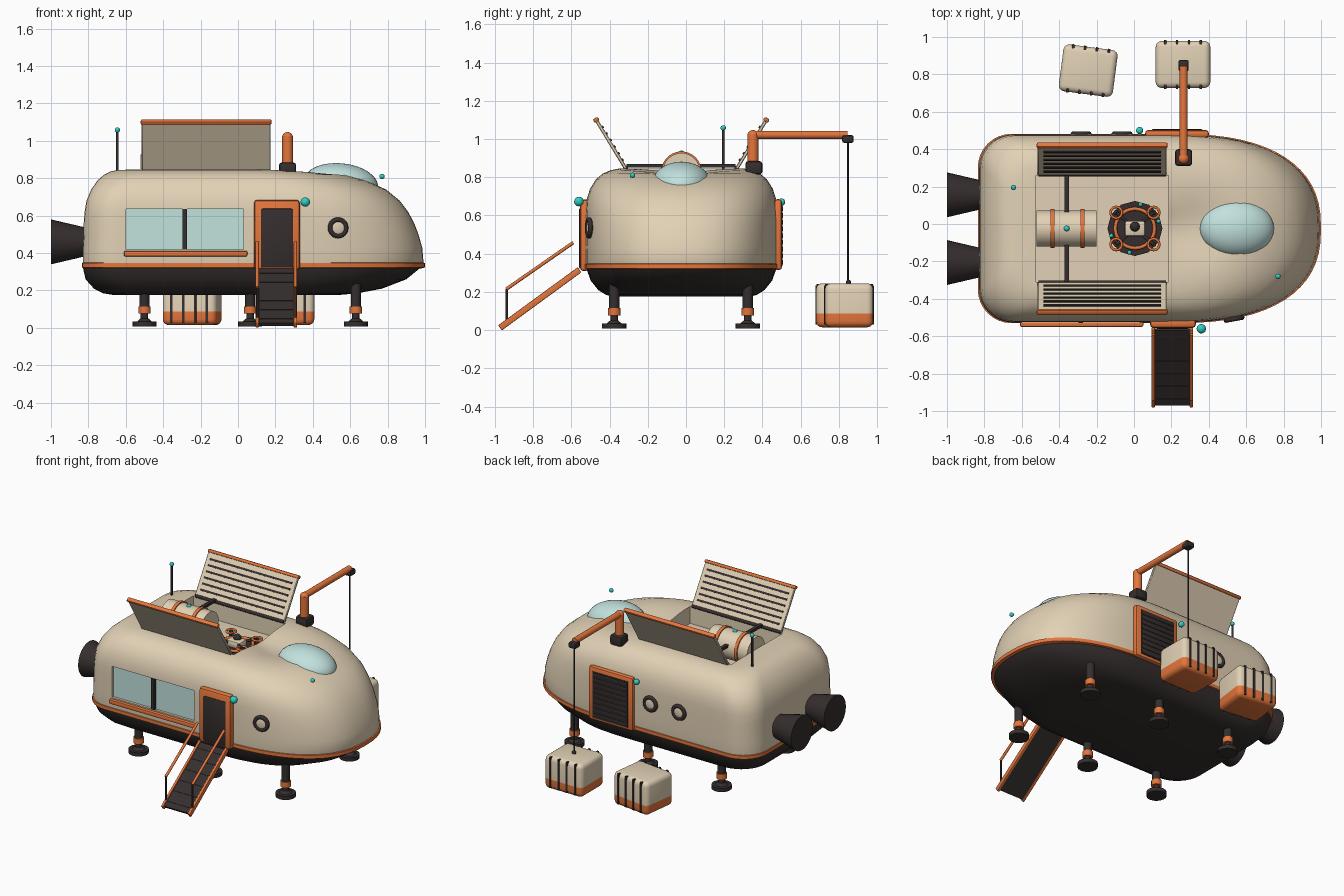
import bpy, bmesh, math
from mathutils import Vector, Matrix

if "Cube" in bpy.data.objects:
    bpy.data.objects.remove(bpy.data.objects["Cube"])

def mat(name, c):
    m = bpy.data.materials.new(name)
    m.diffuse_color = (*c, 1)
    m.use_nodes = True
    m.node_tree.nodes["Principled BSDF"].inputs["Base Color"].default_value = m.diffuse_color
    return m

CREAM = mat("cream", (.76, .64, .465))
DARK = mat("charcoal", (.036, .027, .027))
ORANGE = mat("orange", (.78, .18, .045))
CYAN = mat("cyan", (.03, .62, .54))
GLASS = mat("pale_glass", (.54, .76, .73))
YC = -.024  # hull centre line

def finish(name, bm, *mats):
    bmesh.ops.recalc_face_normals(bm, faces=bm.faces)
    me = bpy.data.meshes.new(name)
    bm.to_mesh(me)
    bm.free()
    for m in mats:
        me.materials.append(m)
    ob = bpy.data.objects.new(name, me)
    bpy.context.collection.objects.link(ob)
    return ob

def box(name, loc, size, m, rot=(0, 0, 0), bevel=0, seg=2):
    bm = bmesh.new()
    bmesh.ops.create_cube(bm, size=1)
    bmesh.ops.scale(bm, vec=size, verts=bm.verts)
    if bevel:
        bmesh.ops.bevel(bm, geom=bm.edges[:], offset=bevel, segments=seg, affect='EDGES', profile=.5)
    ob = finish(name, bm, m)
    ob.location, ob.rotation_euler = loc, rot
    return ob

def rod(name, p, q, r, m, r2=None, seg=24):
    p, q = Vector(p), Vector(q)
    bm = bmesh.new()
    bmesh.ops.create_cone(bm, cap_ends=True, segments=seg, radius1=r, radius2=r if r2 is None else r2, depth=(q - p).length)
    ob = finish(name, bm, m)
    ob.location = (p + q) / 2
    ob.rotation_euler = (q - p).to_track_quat('Z', 'Y').to_euler()
    return ob

def ball(name, loc, r, m):
    bm = bmesh.new()
    bmesh.ops.create_uvsphere(bm, u_segments=32, v_segments=16, radius=1)
    bmesh.ops.scale(bm, vec=r if isinstance(r, tuple) else (r, r, r), verts=bm.verts)
    ob = finish(name, bm, m)
    ob.location = loc
    return ob

def ring(name, loc, R, r, m, rot=(0, 0, 0)):
    bpy.ops.mesh.primitive_torus_add(major_radius=R, minor_radius=r, major_segments=32, minor_segments=10, location=loc, rotation=rot)
    ob = bpy.context.object
    ob.name = name
    ob.data.materials.append(m)
    return ob

# plan outline: superellipse nose, straight sides, rounded rear corners
def outline(xb, xf, hw, L, r):
    n, half = 2.45, []
    for i in range(17):
        t = i / 16 * math.pi / 2
        half.append((xf - L + L * abs(math.cos(t)) ** (2 / n) if i < 16 else xf - L, hw * math.sin(t) ** (2 / n)))
    for i in range(1, 8):
        half.append((xf - L + (xb + r - xf + L) * i / 8, hw))
    for i in range(9):
        t = i / 8 * math.pi / 2
        half.append((xb + r - r * math.sin(t), hw - r + r * math.cos(t)))
    half.append((xb, 0))
    return half + [(x, -y) for x, y in half[-2:0:-1]]

def loft(name, rows, *mats, caps=True):
    bm = bmesh.new()
    rings = []
    for z, *shape in rows:
        vs = []
        for x, y in outline(*shape):
            dip = .055 * math.exp(-((x - .31) ** 2 + y * y) / .025) if z > .75 else 0
            vs.append(bm.verts.new((x, y + YC, z - dip)))
        rings.append(vs)
    n = len(rings[0])
    for a, b in zip(rings, rings[1:]):
        for i in range(n):
            f = bm.faces.new((a[i], a[(i + 1) % n], b[(i + 1) % n], b[i]))
            f.material_index = int(f.calc_center_median().z < .325 and len(mats) > 1)
    if caps:
        bm.faces.new(rings[0]).material_index = len(mats) - 1
        bm.faces.new(rings[-1])
    return finish(name, bm, *mats)

# hull: z, rear x, front x, half width, nose length, corner radius
hull = loft("hull", [
    (.175, -.66, .53, .36, .4, .17), (.185, -.72, .64, .395, .45, .18), (.21, -.77, .77, .435, .55, .18),
    (.26, -.815, .90, .475, .68, .18), (.325, -.83, .98, .498, .77, .18), (.35, -.83, .992, .501, .78, .18),
    (.43, -.83, .985, .502, .77, .18), (.5, -.825, .965, .502, .75, .18), (.56, -.825, .942, .502, .73, .18),
    (.62, -.82, .91, .501, .71, .18), (.68, -.81, .865, .497, .68, .18),
    (.74, -.785, .792, .478, .62, .18), (.79, -.75, .68, .447, .55, .18), (.82, -.715, .58, .41, .5, .18),
    (.837, -.68, .45, .37, .42, .17), (.845, -.64, .32, .33, .33, .15), (.847, -.5, .1, .2, .2, .1)], CREAM, DARK)
loft("hull_stripe", [(.318, -.82, .98, .485, .77, .18), (.323, -.835, 1, .506, .785, .18),
                     (.347, -.835, 1, .506, .785, .18), (.352, -.82, .98, .485, .77, .18)], ORANGE, caps=False)

# cut the cargo bay and the window recess
for loc, size in (((-.17, -.025, .87), (.71, .57, .29)), ((-.285, -.53, .527), (.63, .06, .215))):
    cutter = box("cutter", loc, size, CREAM)
    cutter.hide_render = True
    mod = hull.modifiers.new("cut", 'BOOLEAN')
    mod.object, mod.operation, mod.solver = cutter, 'DIFFERENCE', 'EXACT'
    bpy.context.view_layer.objects.active = hull
    bpy.ops.object.modifier_apply(modifier=mod.name)
    bpy.data.objects.remove(cutter)

# window
box("window_glass", (-.285, -.505, .527), (.63, .008, .215), GLASS)
box("window_bar", (-.285, -.513, .527), (.024, .035, .215), DARK)
box("window_sill", (-.28, -.535, .397), (.66, .03, .03), ORANGE, bevel=.008)

# cockpit dome
dome = ball("cockpit_dome", (.55, YC, .77), (.2, .152, .11), GLASS)
dome.rotation_euler = (0, .1, 0)

# portholes
for x, y, yaw in ((.535, -.508, .18), (-.064, .482, 0), (-.283, .482, 0)):
    ring("porthole_rim", (x, y, .535), .043, .013, DARK, (math.pi / 2, 0, yaw))
    p = ball("porthole_glass", (x, y, .535), (.042, .012, .042), CREAM)
    p.rotation_euler = (0, 0, yaw)

# entry door with lamp
box("door_frame", (.208, -.53, .497), (.245, .05, .375), ORANGE, bevel=.018)
box("door_panel", (.208, -.543, .48), (.178, .035, .32), DARK, bevel=.012)
ball("door_lamp", (.36, -.56, .673), .025, CYAN)

# cargo door with slats on the far side
box("cargo_door_frame", (.23, .482, .5), (.34, .04, .37), ORANGE, bevel=.015)
box("cargo_door_panel", (.23, .492, .495), (.27, .025, .32), DARK)
for i in range(9):
    box("cargo_door_slat", (.23, .502, .355 + i * .035), (.265, .012, .026), DARK, bevel=.004)
ball("cargo_door_lamp", (.03, .5, .67), .019, CYAN)

# boarding ramp and handrails
top, foot = Vector((.205, -.565, .31)), Vector((.205, -.965, .018))
d = foot - top
tilt = math.atan2(-d.z, -d.y)
box("ramp", (top + foot) / 2, (.2, d.length, .018), DARK, (tilt, 0, 0))
for i in range(6):
    box("ramp_tread", top + d * (i + .5) / 6 + Vector((0, -.005, .007)), (.18, .008, .006), DARK, (tilt, 0, 0))
for x in (.103, .307):
    o = Vector((x - .205, 0, 0))
    box("ramp_side", (top + foot) / 2 + o, (.018, d.length + .02, .033), ORANGE, (tilt, 0, 0), .005)
    rod("handrail", (x, -.59, .458), (x, -.94, .215), .009, ORANGE, seg=12)
    rod("handrail_post", (x, -.937, .04), (x, -.937, .215), .006, DARK, seg=10)

# six landing legs
for x in (-.5, .065, .63):
    for y in (YC - .352, YC + .347):
        rod("leg_foot", (x, y, .008), (x, y, .034), .064, DARK)
        rod("leg_ankle", (x, y, .03), (x, y, .05), .045, DARK, .022)
        rod("leg_strut", (x, y, .03), (x, y, .12), .02, DARK)
        rod("leg_collar", (x, y, .077), (x, y, .115), .033, ORANGE)
        rod("leg_sleeve", (x, y, .115), (x, y, .24), .027, DARK)

# rear thrusters
for y in (YC + .18, YC - .182):
    rod("thruster", (-.82, y, .46), (-1, y, .46), .078, DARK, .12, 32)
    rod("thruster_mount", (-.76, y, .46), (-.82, y, .46), .075, DARK, seg=32)

# open bay lids with slatted inner faces
for s in (-1, 1):
    h = Vector((-.17, -.025 + s * .29, .845))
    up = Vector((0, s * .155, .255))
    ang = -math.atan2(up.y, up.z)
    inner = Matrix.Rotation(ang, 3, 'X') @ Vector((0, -s * .011, 0))
    box("bay_lid", h + up / 2, (.69, .018, up.length), CREAM, (ang, 0, 0), .004, 1)
    box("bay_lid_edge", h + up, (.7, .03, .022), ORANGE, (ang, 0, 0), .008)
    rod("bay_hinge", h + Vector((-.34, 0, .003)), h + Vector((.34, 0, .003)), .012, DARK, seg=12)
    for i in range(6):
        box("bay_lid_slat", h + up * (.16 + i * .135) + inner, (.63, .008, .013), DARK, (ang, 0, 0))

# tank and cross beam in the bay
rod("tank", (-.52, YC, .83), (-.2, YC, .83), .097, CREAM, seg=40)
for x in (-.435, -.275):
    rod("tank_band", (x - .011, YC, .83), (x + .011, YC, .83), .105, ORANGE, seg=40)
ball("tank_light", (-.36, YC, .925), .015, CYAN)
box("bay_beam", (-.36, -.025, .86), (.024, .57, .018), DARK)

# drone on its pad
rod("drone_pad", (.005, YC, .715), (.005, YC, .75), .147, DARK, seg=12)
ring("drone_ring", (.005, YC, .76), .105, .01, ORANGE)
box("drone_body", (.005, YC, .77), (.11, .085, .05), CREAM, bevel=.015)
ball("drone_eye", (.005, YC + .01, .8), .026, DARK)
for sx in (-1, 1):
    for sy in (-1, 1):
        p = Vector((.005 + sx * .1, YC + sy * .085, .79))
        ring("drone_rotor_guard", p, .03, .007, ORANGE)
        rod("drone_rotor_hub", p - Vector((0, 0, .03)), p, .014, DARK)
        rod("drone_arm", (.005, YC, .77), p, .009, DARK, seg=10)
for a in (17, 77, 197, 257):
    t = math.radians(a)
    ball("drone_light", (.005 + .132 * math.cos(t), YC + .132 * math.sin(t), .755), .011, CYAN)

# antenna and nose light
rod("antenna", (-.645, .195, .8), (-.645, .195, 1.055), .007, DARK, seg=10)
ball("antenna_tip", (-.645, .195, 1.058), .014, CYAN)
ball("nose_light", (.77, -.28, .81), .014, CYAN)

# crane
box("crane_base", (.265, .355, .85), (.092, .09, .07), DARK, bevel=.016)
rod("crane_column", (.265, .35, .87), (.265, .35, 1.025), .029, ORANGE)
ball("crane_elbow", (.265, .35, 1.018), .029, ORANGE)
rod("crane_arm", (.265, .35, 1.022), (.265, .845, 1.022), .021, ORANGE)
box("crane_head", (.265, .847, 1.0), (.055, .06, .04), DARK, bevel=.01)
rod("crane_rope", (.265, .847, 1.0), (.265, .847, .24), .005, DARK, seg=10)
ball("crane_hook", (.265, .85, .25), .014, DARK)

# two crates with straps; the lower part is orange by height
for x, y, yaw in ((.262, .853, 0), (-.245, .82, -.13)):
    turn = Matrix.Rotation(yaw, 3, 'Z')
    at = lambda a, b, z: Vector((x, y, z)) + turn @ Vector((a, b, 0))
    crate = box("crate", (x, y, .13), (.292, .252, .23), CREAM, (0, 0, yaw), .032, 4)
    crate.data.materials.append(ORANGE)
    bm = bmesh.new()
    bm.from_mesh(crate.data)
    bmesh.ops.bisect_plane(bm, geom=bm.verts[:] + bm.edges[:] + bm.faces[:], plane_co=(0, 0, -.042), plane_no=(0, 0, 1))
    for f in bm.faces:
        f.material_index = int(f.calc_center_median().z < -.042)
    bm.to_mesh(crate.data)
    bm.free()
    for a in (-.096, -.032, .032, .096):
        for s in (-1, 1):
            box("crate_strap", at(a, s * .122, .132), (.013, .016, .205), DARK, (0, 0, yaw))
            box("crate_strap_hook", at(a, s * .108, .236), (.013, .035, .012), DARK, (0, 0, yaw))

bpy.ops.object.select_all(action='SELECT')
bpy.context.view_layer.objects.active = hull
bpy.ops.object.shade_smooth_by_angle(angle=math.radians(38))
